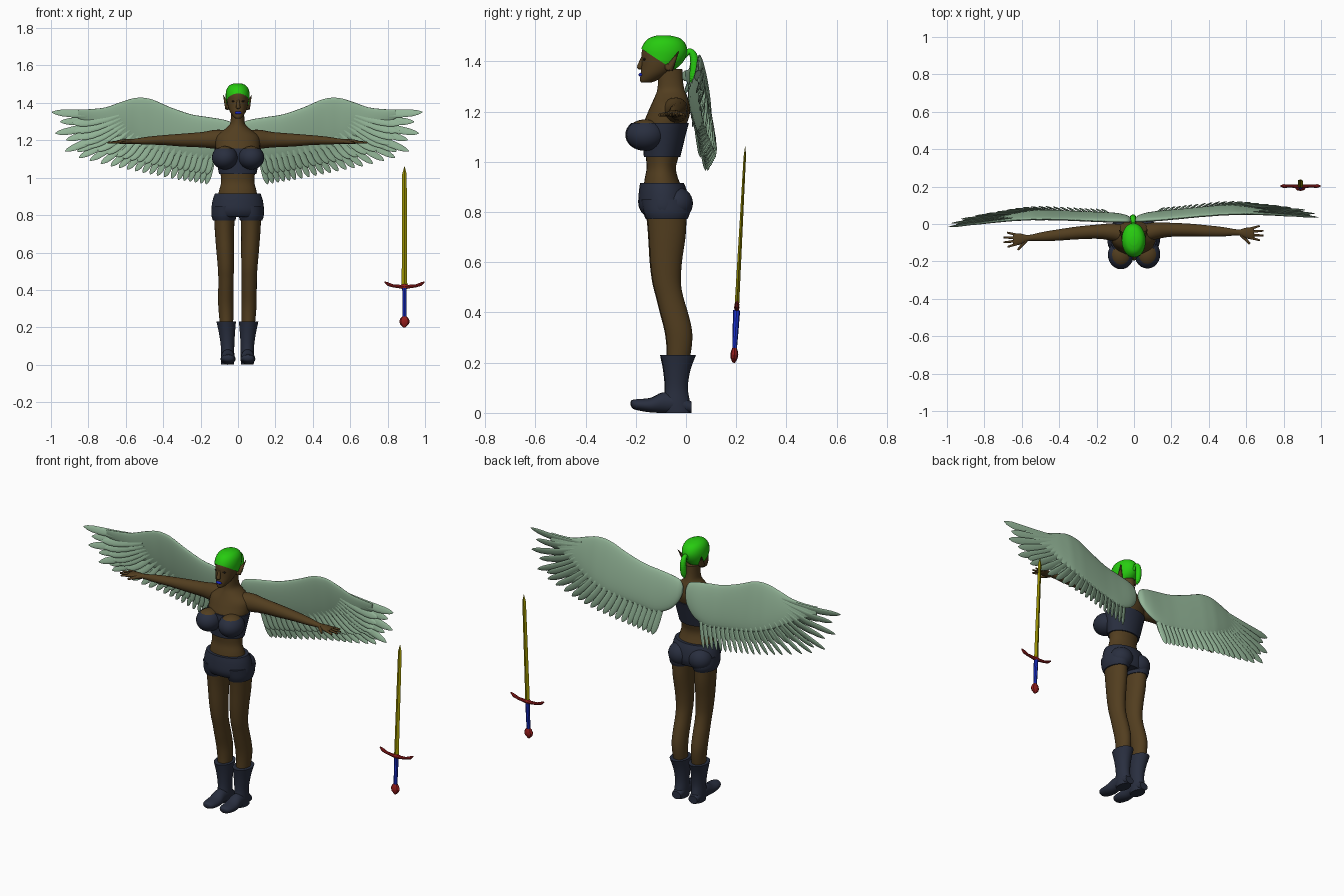
import bpy, bmesh
from math import sin, cos, pi, radians
from mathutils import Vector, Matrix

if "Cube" in bpy.data.objects:
    bpy.data.objects.remove(bpy.data.objects["Cube"])

TURN = radians(1.5)  # the whole figure is turned slightly


def material(name, rgb):
    m = bpy.data.materials.new(name)
    m.diffuse_color = (*rgb, 1)
    m.use_nodes = True
    m.node_tree.nodes["Principled BSDF"].inputs["Base Color"].default_value = m.diffuse_color
    return m


SKIN = material("skin", (0.085, 0.048, 0.014))
HAIR = material("hair", (0.02, 0.6, 0.005))
CLOTH = material("cloth", (0.022, 0.028, 0.05))
FEATHER = material("feather", (0.29, 0.46, 0.31))
LIP = material("lip", (0.01, 0.02, 0.5))
EYE = material("eye", (0.02, 0.015, 0.01))
GOLD = material("gold", (0.32, 0.28, 0.0))
RED = material("red", (0.3, 0.012, 0.012))
BLUE = material("blue", (0.01, 0.03, 0.65))


def finish(name, bm, mat, mirror=False, sword=False, angle=50):
    bmesh.ops.recalc_face_normals(bm, faces=bm.faces[:])
    me = bpy.data.meshes.new(name)
    bm.to_mesh(me)
    bm.free()
    me.materials.append(mat)
    ob = bpy.data.objects.new(name, me)
    bpy.context.collection.objects.link(ob)
    if mirror:
        ob.modifiers.new("mirror", 'MIRROR').use_clip = False
    if sword:
        ob.location, ob.rotation_euler = (0.89, 0.18, 0), (-0.053, 0, 0)
    else:
        ob.location, ob.rotation_euler = (-0.004, 0, 0), (0, 0, TURN)
    bpy.ops.object.select_all(action='DESELECT')
    ob.select_set(True)
    bpy.context.view_layer.objects.active = ob
    bpy.ops.object.shade_smooth_by_angle(angle=radians(angle))
    return ob


def smooth(rows, k):
    """Catmull-Rom resampling of rows of numbers."""
    out = []
    for i in range(len(rows) - 1):
        a, b, c, d = (rows[min(max(j, 0), len(rows) - 1)] for j in (i - 1, i, i + 1, i + 2))
        for s in range(k):
            t = s / k
            out.append([0.5 * (2 * q + (r - p) * t + (2 * p - 5 * q + 4 * r - u) * t * t
                        + (3 * q - p - 3 * r + u) * t ** 3) for p, q, r, u in zip(a, b, c, d)])
    return out + [list(rows[-1])]


def table(rows, x):
    """Linear lookup in rows keyed by their first number."""
    for a, b in zip(rows, rows[1:]):
        if x <= b[0]:
            t = max(0, (x - a[0]) / (b[0] - a[0]))
            return [p + (q - p) * t for p, q in zip(a, b)]
    return list(rows[-1])


def skin(bm, rings):
    vs = [[bm.verts.new(p) for p in r] for r in rings]
    n = len(vs[0])
    for a, b in zip(vs, vs[1:]):
        for i in range(n):
            bm.faces.new((a[i], a[(i + 1) % n], b[(i + 1) % n], b[i]))
    bm.faces.new(vs[0])
    bm.faces.new(vs[-1])


def circle(n):
    return [(cos(2 * pi * i / n), sin(2 * pi * i / n)) for i in range(n)]


def column(bm, rows, k=4, n=28):
    """Vertical loft; rows are z, centre x, half width, front y, back y."""
    skin(bm, [[(cx + w * c, (f + b) / 2 + (b - f) / 2 * s, z) for c, s in circle(n)]
              for z, cx, w, f, b in smooth(rows, k)])


def part(name, rows, mat, mirror=False):
    bm = bmesh.new()
    column(bm, rows)
    finish(name, bm, mat, mirror)


def ball(bm, c, r):
    bmesh.ops.create_uvsphere(bm, u_segments=24, v_segments=16, radius=1,
                              matrix=Matrix.Translation(c) @ Matrix.Diagonal((*r, 1)))


def rod(bm, a, b, r1, r2, n=10):
    a, b = Vector(a), Vector(b)
    bmesh.ops.create_cone(bm, cap_ends=True, segments=n, radius1=r1, radius2=r2, depth=(b - a).length,
                          matrix=Matrix.Translation((a + b) / 2) @ (b - a).to_track_quat('Z', 'Y').to_matrix().to_4x4())


# torso and neck
torso = [(.86, 0, .115, -.175, 0), (.93, 0, .1, -.165, -.03), (.975, 0, .089, -.157, -.04),
         (1.02, 0, .092, -.16, -.03), (1.08, 0, .104, -.165, -.015), (1.14, 0, .115, -.172, 0),
         (1.19, 0, .12, -.155, .015), (1.225, 0, .112, -.14, .014), (1.258, 0, .07, -.125, .006),
         (1.285, 0, .042, -.115, -.005), (1.32, 0, .036, -.112, -.012), (1.37, 0, .036, -.115, -.015)]
part("torso", torso, SKIN)

# bandeau top: band around the chest plus two cups, skin above
band = [table(torso, z) for z in (1.02, 1.05, 1.08, 1.12, 1.155)]
part("top_band", [(z, 0, w + .008, f - .008, b + .007) for z, _, w, f, b in band], CLOTH)
for name, mat, shrink in (("top_cups", CLOTH, 1), ("bust", SKIN, .95)):
    bm = bmesh.new()
    ball(bm, (.071, -.163, 1.108), (.069 * shrink, .077 * shrink, .064 * shrink))
    if mat is CLOTH:
        bmesh.ops.bisect_plane(bm, geom=bm.verts[:] + bm.edges[:] + bm.faces[:], plane_co=(0, 0, 1.155),
                               plane_no=(0, 0, 1), clear_outer=True)
    finish(name, bm, mat, True)

# shorts with leg cuffs and seat
part("shorts", [(.915, 0, .122, -.183, -.008), (.88, 0, .134, -.188, .005), (.83, 0, .141, -.19, .012),
                (.8, 0, .138, -.178, .005), (.79, 0, .13, -.165, 0)], CLOTH)
bm = bmesh.new()
column(bm, [(.85, .072, .066, -.18, .012), (.8, .073, .067, -.17, .014), (.772, .072, .06, -.158, .004)])
ball(bm, (.064, -.04, .835), (.068, .066, .065))
finish("shorts_legs", bm, CLOTH, True)

# legs
part("leg", [(.84, .071, .058, -.165, .002), (.77, .071, .054, -.155, 0), (.7, .07, .051, -.149, -.004),
             (.6, .066, .047, -.143, -.018), (.52, .063, .043, -.133, -.022), (.46, .062, .041, -.118, -.012),
             (.4, .062, .041, -.103, .006), (.33, .062, .041, -.085, .022), (.27, .06, .039, -.077, .022),
             (.2, .058, .034, -.075, .01)], SKIN, True)

# boots
bm = bmesh.new()
column(bm, [(.23, .06, .052, -.102, .038), (.17, .056, .043, -.09, .016), (.1, .053, .036, -.084, .006),
            (.04, .053, .036, -.09, .015), (0, .053, .034, -.085, .017)])
foot = [(.02, .028, 0, .045), (-.03, .034, 0, .075), (-.09, .035, 0, .082), (-.14, .04, .002, .06),
        (-.19, .036, .01, .055), (-.212, .025, .018, .052), (-.219, .01, .03, .046)]
skin(bm, [[(.053 + w * c, y, (lo + hi) / 2 + (hi - lo) / 2 * s) for c, s in circle(24)]
          for y, w, lo, hi in smooth(foot, 3)])
finish("boot", bm, CLOTH, True)

# arms: x, centre y, centre z, half depth, half height
arm = [(.06, -.05, 1.21, .05, .045), (.12, -.04, 1.206, .046, .05), (.19, -.036, 1.203, .038, .041),
       (.3, -.04, 1.201, .034, .034), (.4, -.048, 1.201, .03, .026), (.48, -.054, 1.198, .025, .021),
       (.56, -.06, 1.194, .016, .013), (.6, -.064, 1.193, .028, .013), (.635, -.066, 1.192, .032, .01),
       (.645, -.066, 1.192, .025, .006)]
bm = bmesh.new()
skin(bm, [[(x, y + a * c, z + b * s) for c, s in circle(20)] for x, y, z, a, b in smooth(arm, 4)])
for y0, x1, y1 in ((-.09, .675, -.105), (-.074, .695, -.08), (-.058, .695, -.054), (-.042, .675, -.028)):
    rod(bm, (.625, y0, 1.192), (x1, y1, 1.187), .008, .005)
rod(bm, (.575, -.072, 1.192), (.62, -.122, 1.187), .011, .006)
finish("arm", bm, SKIN, True)

# head with nose and pointed ears
head = [(1.316, 0, .012, -.178, -.14), (1.325, 0, .024, -.183, -.115), (1.35, 0, .041, -.181, -.07),
        (1.38, 0, .052, -.178, -.03), (1.41, 0, .057, -.177, -.01), (1.44, 0, .058, -.176, -.004),
        (1.468, 0, .052, -.163, -.014), (1.487, 0, .037, -.142, -.036), (1.497, 0, .014, -.11, -.075)]
bm = bmesh.new()
column(bm, head)
rod(bm, (0, -.172, 1.42), (0, -.184, 1.378), .005, .012)
ball(bm, (0, -.183, 1.376), (.012, .012, .008))
finish("head", bm, SKIN)
bm = bmesh.new()
rod(bm, (.05, -.068, 1.372), (.076, -.03, 1.442), .017, .001, 8)
ball(bm, (.052, -.07, 1.378), (.01, .016, .016))
finish("ear", bm, SKIN, True)
bm = bmesh.new()
ball(bm, (0, -.179, 1.347), (.018, .01, .008))
finish("lips", bm, LIP)
bm = bmesh.new()
ball(bm, (.024, -.166, 1.409), (.011, .006, .005))
finish("eye", bm, EYE, True)

# hair cap, cut along the hairline, and ponytail
bm = bmesh.new()
column(bm, [(z + .007, 0, w + .006, f - .003, b + .009) for z, _, w, f, b in head])
bmesh.ops.bisect_plane(bm, geom=bm.verts[:] + bm.edges[:] + bm.faces[:], plane_co=(0, -.17, 1.445),
                       plane_no=(0, .66, 1), clear_inner=True)
finish("hair_cap", bm, HAIR)
bm = bmesh.new()
tail = smooth([(-.005, 1.425, .011), (.014, 1.44, .012), (.029, 1.425, .015), (.034, 1.39, .017),
               (.029, 1.345, .015), (.02, 1.318, .005)], 4)
for (y, z, r), (y2, z2, r2) in zip(tail, tail[1:]):
    rod(bm, (0, y, z), (0, y2, z2), r, r2, 14)
    ball(bm, (0, y, z), (r, r, r))
finish("ponytail", bm, HAIR)

# wings: x, top z, bottom z, front y, half thickness
wing = [(.012, 1.265, 1.215, .018, .008), (.03, 1.295, 1.17, .018, .016), (.08, 1.312, 1.12, .02, .02),
        (.16, 1.325, 1.09, .022, .02), (.25, 1.34, 1.1, .027, .019), (.36, 1.378, 1.12, .034, .018),
        (.46, 1.42, 1.14, .038, .017), (.54, 1.427, 1.165, .04, .016), (.62, 1.405, 1.2, .038, .014),
        (.7, 1.377, 1.245, .034, .011), (.78, 1.367, 1.285, .028, .008), (.85, 1.364, 1.318, .02, .005)]
outline = wing + [(1, 1.36, 1.34, .004, .003)]


def wing_y(x, z):
    _, top, _, y, _ = table(outline, x)
    return y + .16 * (top - z)


bm = bmesh.new()
skin(bm, [[(x, wing_y(x, (t + b) / 2 + (t - b) / 2 * c) + h * s, (t + b) / 2 + (t - b) / 2 * c)
           for c, s in circle(28)] for x, t, b, _, h in smooth(wing, 4)])
finish("wing", bm, FEATHER, True, angle=80)

# feathers: position along the fan, root x z, tip x z, half width
fan = [(0, .64, 1.362, .99, 1.35, .021), (1, .63, 1.33, .972, 1.237, .021), (2, .61, 1.3, .92, 1.142, .02),
       (3, .59, 1.27, .845, 1.108, .019), (5, .53, 1.23, .69, 1.065, .018), (8, .42, 1.2, .52, 1.03, .017),
       (12, .27, 1.17, .32, .99, .016), (16, .12, 1.15, .165, .965, .016)]


def feather(bm, p, length, dy):
    _, x0, z0, x1, z1, w = table(fan, p)
    a, b = Vector((x0, 0, z0)), Vector((x1, 0, z1))
    d = (b - a).normalized()
    side = Vector((-d.z, 0, d.x))
    rings = []
    for t, s in ((0, .7), (.25, .9), (.5, 1), (.7, 1), (.85, .85), (.94, .55), (1, .12)):
        c = a + (b - a) * t * length - Vector((0, 0, .012 * sin(pi * t)))
        c.y = wing_y(c.x, c.z) + dy
        rings.append([c + side * (w * s * u) + Vector((0, .005 * s * v + .006 * s * u, 0)) for u, v in circle(10)])
    skin(bm, rings)


bm = bmesh.new()
for p in [0, .5, 1, 1.5, 2, 2.5, 3] + [3.75 + .77 * i for i in range(17)]:
    feather(bm, p, 1 if p > 3 or p == int(p) else .9, .003)
    if p > .6:
        feather(bm, p - .3, .72, -.008)
finish("wing_feathers", bm, FEATHER, True)

# sword: square-section blade, curved guard, grip and pommel
for name, mat, n, rows in (
        ("sword_blade", GOLD, 4, [(.42, .015, .009), (.99, .012, .005), (1.02, .012, .005), (1.062, .001, .001)]),
        ("sword_grip", BLUE, 8, [(.25, .011, .009), (.33, .011, .012), (.41, .012, .014)]),
        ("sword_pommel", RED, 8, [(.2, .006, .005), (.218, .024, .014), (.232, .028, .016), (.248, .022, .013),
                                  (.262, .009, .008)])):
    bm = bmesh.new()
    skin(bm, [[(a * c, b * s, z) for c, s in circle(n)] for z, a, b in rows])
    finish(name, bm, mat, sword=True, angle=25)
bm = bmesh.new()
half = [(0, .42, .017, .011), (.02, .418, .01, .009), (.06, .422, .008, .008), (.09, .432, .01, .01),
        (.107, .443, .004, .004)]
guard = [(-x, z, a, b) for x, z, a, b in half[:0:-1]] + half
skin(bm, [[(x, b * c, z + a * s) for c, s in circle(8)] for x, z, a, b in guard])
finish("sword_guard", bm, RED, sword=True, angle=25)
